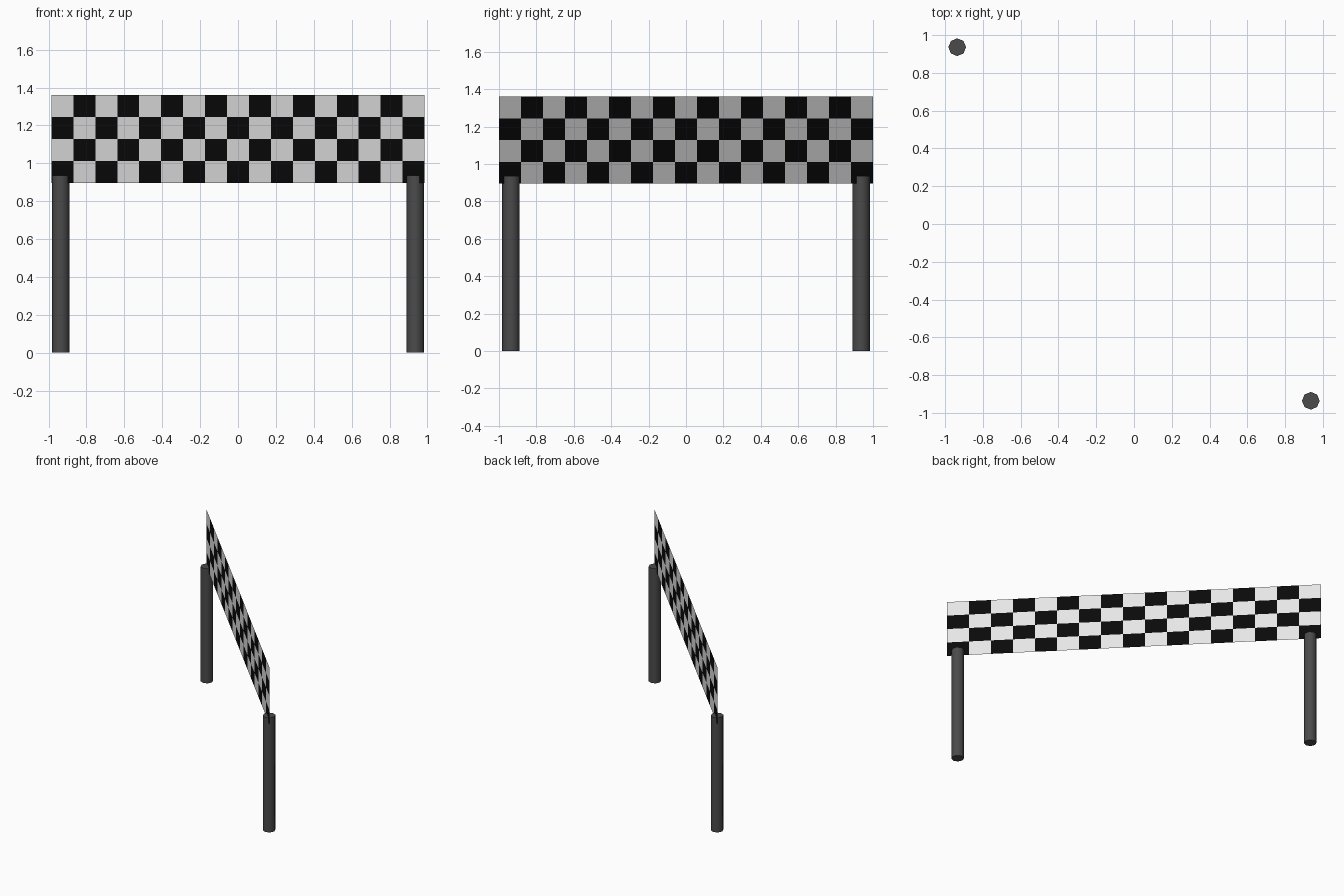
import bpy, bmesh, math

if "Cube" in bpy.data.objects:
    bpy.data.objects.remove(bpy.data.objects["Cube"])


def material(name, color):
    m = bpy.data.materials.new(name)
    m.diffuse_color = (*color, 1)
    m.use_nodes = True
    m.node_tree.nodes["Principled BSDF"].inputs["Base Color"].default_value = m.diffuse_color
    return m


WHITE = material("banner white", (0.80, 0.80, 0.80))
BLACK = material("banner black", (0.003, 0.003, 0.003))
GREY = material("post grey", (0.07, 0.07, 0.07))

HALF_X, HALF_Y = 0.985, 1.0      # banner runs diagonally between the posts
Z_LOW, Z_HIGH = 0.895, 1.36
COLS, ROWS = 17, 4

# Checkered banner: thin single sheet, one face per square
bm = bmesh.new()
grid = [[bm.verts.new((HALF_X * (2 * c / COLS - 1), HALF_Y * (1 - 2 * c / COLS),
                       Z_LOW + (Z_HIGH - Z_LOW) * r / ROWS))
         for c in range(COLS + 1)] for r in range(ROWS + 1)]
for r in range(ROWS):
    for c in range(COLS):
        f = bm.faces.new((grid[r][c], grid[r][c + 1], grid[r + 1][c + 1], grid[r + 1][c]))
        f.material_index = 1 if (r + c) % 2 == 0 else 0
mesh = bpy.data.meshes.new("checkered_banner")
bm.to_mesh(mesh)
bm.free()
mesh.materials.append(WHITE)
mesh.materials.append(BLACK)
bpy.context.collection.objects.link(bpy.data.objects.new("checkered_banner", mesh))

# Two eight-sided posts under the banner ends
for name, s in (("left_post", -1), ("right_post", 1)):
    bpy.ops.mesh.primitive_cylinder_add(vertices=8, radius=0.047, depth=0.935,
                                        location=(0.936 * s, -0.936 * s, 0.4675))
    post = bpy.context.object
    post.name = name
    post.data.materials.append(GREY)
    bpy.ops.object.shade_smooth_by_angle(angle=math.radians(60))
